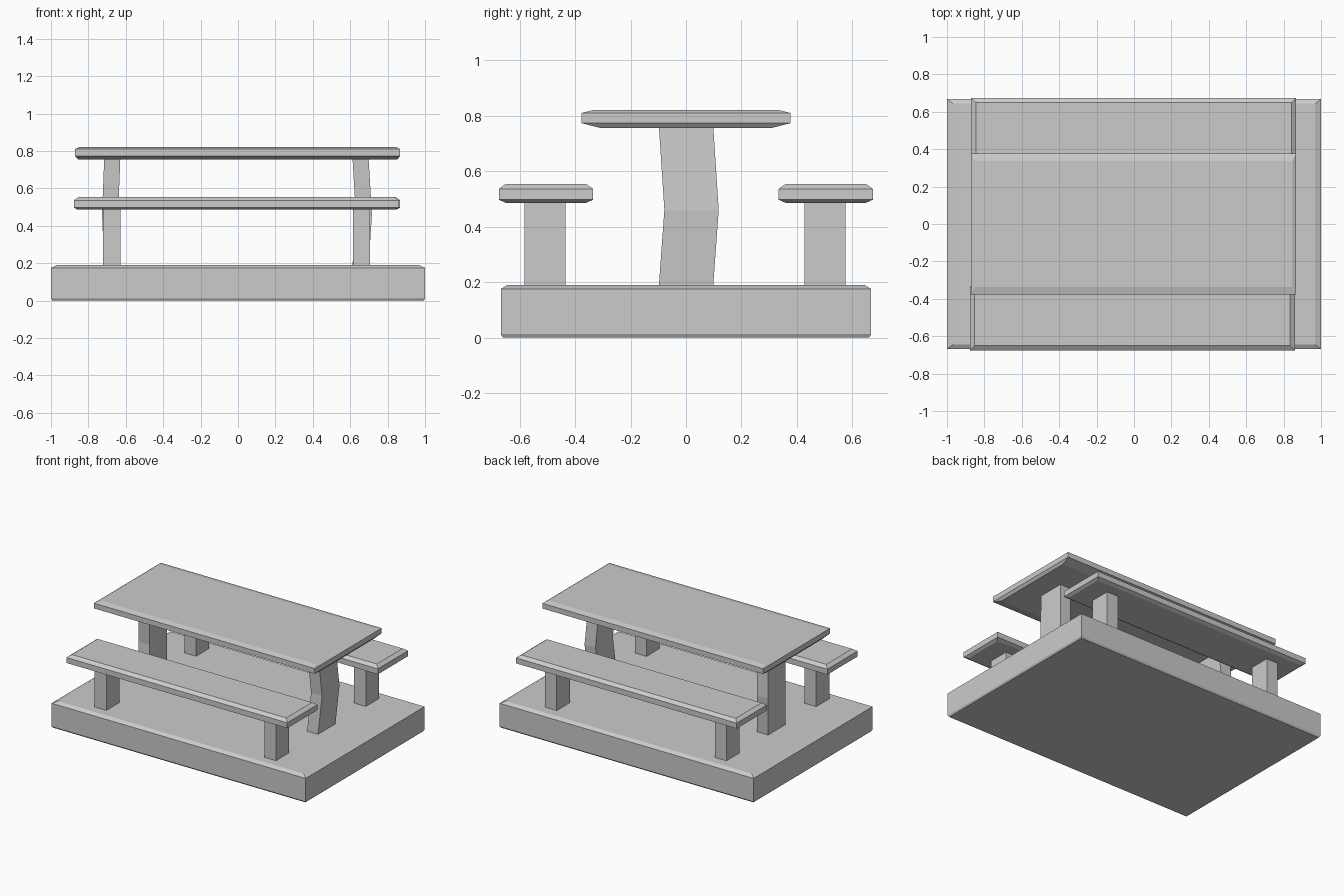
import bpy

if "Cube" in bpy.data.objects:
    bpy.data.objects.remove(bpy.data.objects["Cube"])


def loft(name, rings):
    """Stack of rectangular rings (x0, x1, y0, y1, z), capped at both ends."""
    verts, faces = [], []
    for x0, x1, y0, y1, z in rings:
        verts += [(x0, y0, z), (x1, y0, z), (x1, y1, z), (x0, y1, z)]
    for r in range(len(rings) - 1):
        a = r * 4
        for i in range(4):
            j = (i + 1) % 4
            faces.append((a + i, a + j, a + 4 + j, a + 4 + i))
    n = len(verts)
    faces += [(3, 2, 1, 0), (n - 4, n - 3, n - 2, n - 1)]
    mesh = bpy.data.meshes.new(name)
    mesh.from_pydata(verts, [], faces)
    obj = bpy.data.objects.new(name, mesh)
    bpy.context.collection.objects.link(obj)
    return obj


def slab(name, cx, cy, hx, hy, levels):
    """Chamfered board; levels are (z, x inset, y inset)."""
    return loft(name, [(cx - hx + ix, cx + hx - ix, cy - hy + iy, cy + hy - iy, z)
                       for z, ix, iy in levels])


# Thick base platform
slab("base", 0, 0, 1.0, 0.668,
     [(0, 0.007, 0.008), (0.012, 0, 0), (0.175, 0, 0), (0.19, 0.033, 0.025)])

# Table top with wide under-chamfer
slab("table_top", -0.002, 0, 0.869, 0.376,
     [(0.755, 0.015, 0.07), (0.773, 0, 0), (0.81, 0, 0), (0.82, 0.02, 0.04)])

# Two bench seats, each on two posts
for side, cy, cx in (("front", -0.505, -0.009), ("back", 0.504, -0.002)):
    slab(side + "_seat", cx, cy, 0.869, 0.17,
         [(0.486, 0.02, 0.025), (0.497, 0, 0), (0.536, 0, 0), (0.554, 0.025, 0.025)])
    for end, px in (("left", -0.675), ("right", 0.661)):
        slab(f"{side}_{end}_seat_post", px, cy - 0.003, 0.046, 0.074,
             [(0.185, 0, 0), (0.49, 0, 0)])

# Bent table legs, bowed outwards and towards the back
for end, cx, bend in (("left", -0.672, -0.012), ("right", 0.655, 0.018)):
    loft(end + "_table_leg",
         [(cx + dx - 0.043, cx + dx + 0.043, dy - 0.098, dy + 0.098, z)
          for z, dx, dy in ((0.185, 0, 0), (0.46, bend, 0.02), (0.765, 0, 0))])
